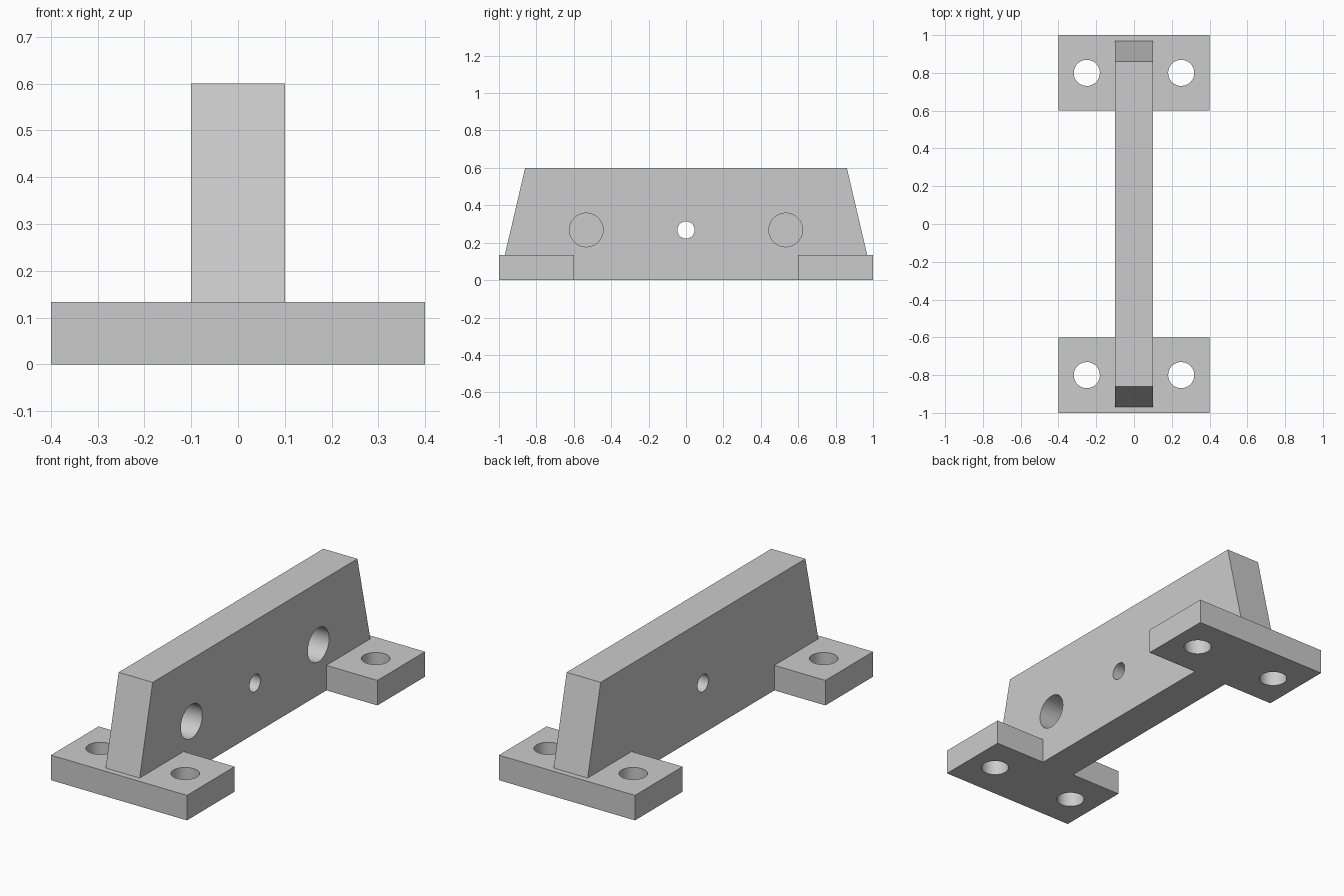
import bpy
import bmesh
import math
from mathutils import Matrix

default = bpy.data.objects.get("Cube")
if default:
    bpy.data.objects.remove(default, do_unlink=True)

BAR_W, BAR_H = 0.2, 0.6
FOOT_H = 0.133
HOLE_Z = 0.268

# Single grey material
grey = bpy.data.materials.new("plain_grey")
grey.use_nodes = True
colour = (0.6, 0.6, 0.6, 1)
grey.diffuse_color = colour
grey.node_tree.nodes["Principled BSDF"].inputs["Base Color"].default_value = colour


def add_object(name, bm):
    bmesh.ops.recalc_face_normals(bm, faces=bm.faces)
    mesh = bpy.data.meshes.new(name)
    bm.to_mesh(mesh)
    bm.free()
    mesh.materials.append(grey)
    obj = bpy.data.objects.new(name, mesh)
    bpy.context.collection.objects.link(obj)
    return obj


def box(name, size, centre):
    bm = bmesh.new()
    bmesh.ops.create_cube(bm, size=1, matrix=Matrix.Translation(centre) @ Matrix.Diagonal((*size, 1)))
    return add_object(name, bm)


def drill(name, radius, depth, centre, axis):
    turn = Matrix.Rotation(math.pi / 2, 4, 'Y') if axis == 'X' else Matrix()
    bm = bmesh.new()
    bmesh.ops.create_cone(bm, cap_ends=True, segments=64, radius1=radius, radius2=radius,
                          depth=depth, matrix=Matrix.Translation(centre) @ turn)
    obj = add_object(name, bm)
    obj.hide_render = True
    return obj


def combine(target, tool, operation):
    mod = target.modifiers.new(tool.name, 'BOOLEAN')
    mod.operation = operation
    mod.solver = 'EXACT'
    mod.object = tool
    bpy.context.view_layer.objects.active = target
    bpy.ops.object.modifier_apply(modifier=mod.name)
    bpy.data.objects.remove(tool, do_unlink=True)


# Upright bar: trapezoid side profile extruded across the width
bm = bmesh.new()
profile = [(-1, 0), (1, 0), (0.86, BAR_H), (-0.86, BAR_H)]
face = bm.faces.new([bm.verts.new((-BAR_W / 2, y, z)) for y, z in profile])
extruded = bmesh.ops.extrude_face_region(bm, geom=[face])["geom"]
bmesh.ops.translate(bm, vec=(BAR_W, 0, 0),
                    verts=[v for v in extruded if isinstance(v, bmesh.types.BMVert)])
bracket = add_object("mounting_bracket", bm)

# Mounting feet at both ends, each with two vertical screw holes
for y in (-0.8, 0.8):
    combine(bracket, box("foot", (0.8, 0.4, FOOT_H), (0, y, FOOT_H / 2)), 'UNION')
    for x in (-0.25, 0.25):
        combine(bracket, drill("screw_hole", 0.069, 1, (x, y, 0), 'Z'), 'DIFFERENCE')

# Blind sockets on the +x face, stopping short of the far side
SOCKET_DEPTH = 0.16
for y in (-0.533, 0.533):
    x = BAR_W / 2 - SOCKET_DEPTH + 0.25
    combine(bracket, drill("socket", 0.09, 0.5, (x, y, HOLE_Z), 'X'), 'DIFFERENCE')

# Small through hole in the middle
combine(bracket, drill("centre_hole", 0.046, 1, (0, 0, HOLE_Z), 'X'), 'DIFFERENCE')

# Smooth hole walls, crisp edges
bpy.ops.object.select_all(action='DESELECT')
bracket.select_set(True)
bpy.context.view_layer.objects.active = bracket
bpy.ops.object.shade_smooth_by_angle(angle=math.radians(30))
